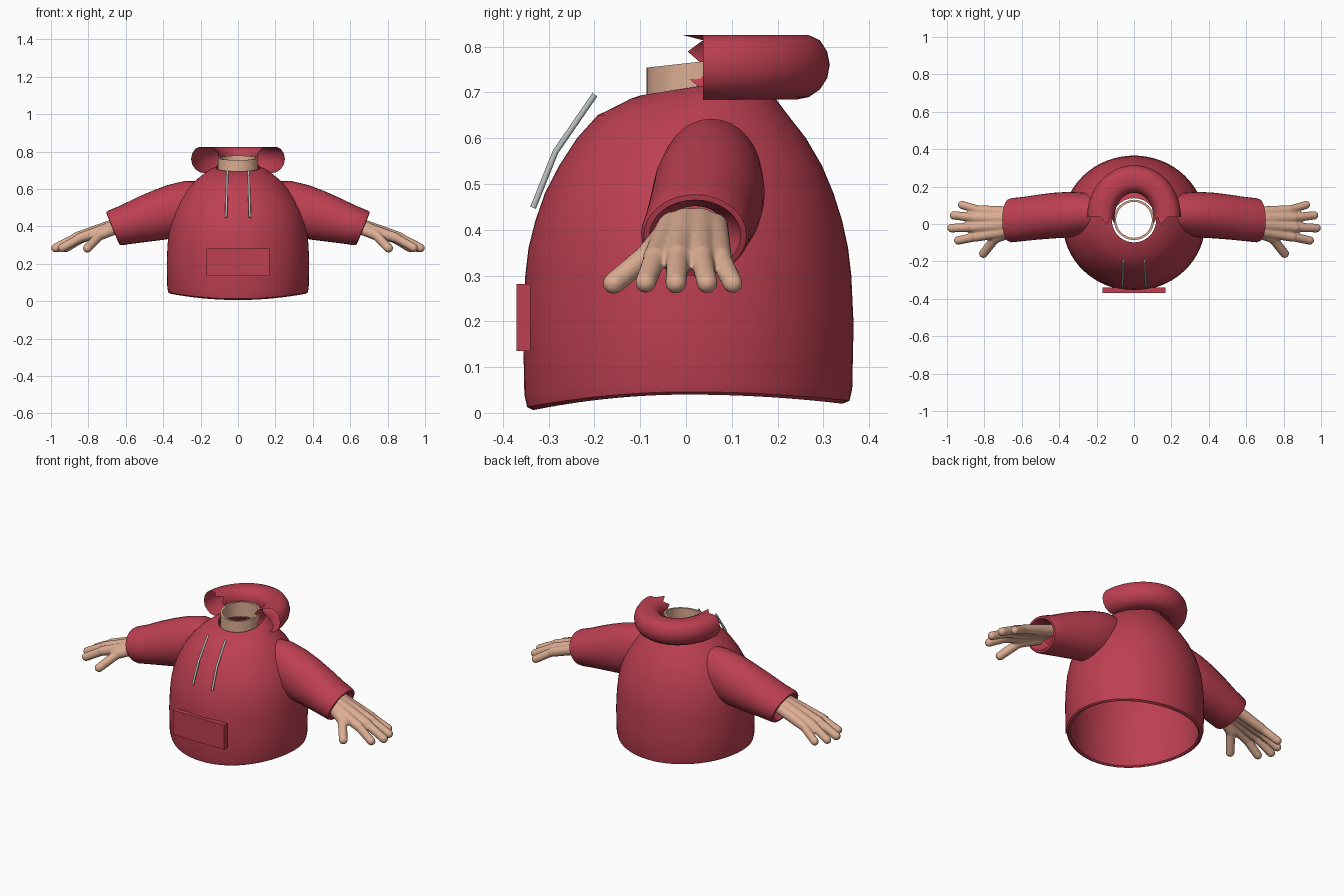
import bpy, bmesh, math
from mathutils import Vector

if "Cube" in bpy.data.objects:
    bpy.data.objects.remove(bpy.data.objects["Cube"])


def material(name, rgb):
    m = bpy.data.materials.new(name)
    m.diffuse_color = (*rgb, 1)
    m.use_nodes = True
    m.node_tree.nodes["Principled BSDF"].inputs["Base Color"].default_value = m.diffuse_color
    return m


RED = material("red fabric", (0.51, 0.05, 0.082))
SKIN = material("skin", (0.72, 0.42, 0.29))
GREY = material("grey cord", (0.5, 0.52, 0.52))


def finish(name, bm, mat, angle=40):
    bmesh.ops.recalc_face_normals(bm, faces=bm.faces)
    me = bpy.data.meshes.new(name)
    bm.to_mesh(me)
    bm.free()
    me.materials.append(mat)
    ob = bpy.data.objects.new(name, me)
    bpy.context.collection.objects.link(ob)
    bpy.ops.object.select_all(action='DESELECT')
    ob.select_set(True)
    bpy.context.view_layer.objects.active = ob
    bpy.ops.object.shade_smooth_by_angle(angle=math.radians(angle))
    return ob


def loft(name, rings, mat, angle=40, caps=False):
    """Skin a list of closed rings of points."""
    bm = bmesh.new()
    vs = [[bm.verts.new(p) for p in r] for r in rings]
    n = len(rings[0])
    for a, b in zip(vs, vs[1:]):
        for i in range(n):
            j = (i + 1) % n
            bm.faces.new((a[i], a[j], b[j], b[i]))
    if caps:
        bm.faces.new(vs[0])
        bm.faces.new(vs[-1])
    return finish(name, bm, mat, angle)


def mirror(ob):
    m = ob.modifiers.new("mirror", 'MIRROR')
    m.use_mirror_merge = False
    return ob


def turn(n):
    return [2 * math.pi * i / n for i in range(n)]


# Torso: open at hem and neck, hem dips at front and back
def torso_ring(z, rx, ry, cy):
    pts = []
    for a in turn(64):
        x, y = rx * math.cos(a), cy + ry * math.sin(a)
        dip = (0.034 if y < 0 else 0.02) * math.sin(a) ** 2
        tilt = 0.15 * (y - 0.02) * max(0, (z - 0.66) / 0.05)
        pts.append((x, y, z - dip * max(0, 1 - (z - 0.04) / 0.25) + tilt))
    return pts


outer = [(.04, .363, .338, .004), (.046, .372, .352, .005), (.07, .378, .358, .005),
         (.2, .381, .361, .005), (.3, .377, .356, .005), (.36, .371, .349, .005),
         (.42, .36, .335, .006), (.48, .34, .315, .007), (.54, .31, .287, .01),
         (.6, .268, .25, .012), (.65, .222, .208, .015), (.685, .177, .167, .02),
         (.705, .145, .141, .02), (.712, .118, .118, .02)]
inner = [(z, rx - .022, ry - .022, cy) for z, rx, ry, cy in outer[1:-3]]
rings = [torso_ring(*r) for r in reversed(inner)]
loft("torso", rings + [torso_ring(*r) for r in outer], RED)

# Neck: open tube, higher at the back
neck = []
for r, z in ((.096, .69), (.096, .766), (.108, .766), (.108, .68)):
    neck.append([(r * math.cos(a), .022 + r * math.sin(a),
                  z + (.012 * math.sin(a) if z > .7 else 0)) for a in turn(32)])
loft("neck", neck, SKIN)

# Hood: rolled collar around the back with torn open ends
hood = []
STEPS, SIDES = 32, 16
for k in range(STEPS + 1):
    t = math.pi * k / STEPS
    ring = []
    for i, b in enumerate(turn(SIDES)):
        u = t
        inside = math.cos(b) < 0.2 and math.sin(b) > -0.5
        if k in (0, STEPS) and inside and i % 2:
            u += -0.25 if k == 0 else 0.25
        w = .074 * math.cos(b)
        z = .76 + .076 * math.sin(b)
        ring.append(((.177 + w) * math.cos(u), .037 + (.203 + w) * math.sin(u),
                     min(z, .825)))
    hood.append(ring)
loft("hood", hood, RED, 50)


# Sleeves: tapering, with a rolled cuff and a narrowing lining
def sleeve_ring(x, y, z, ry, rz, tilt):
    up = Vector((math.sin(tilt), 0, math.cos(tilt)))
    return [Vector((x, y + ry * math.cos(a), z)) + up * rz * math.sin(a) for a in turn(32)]


sleeve = [(.16, .055, .53, .095, .115, .25), (.26, .055, .51, .112, .135, .2),
          (.35, .05, .48, .122, .143, .2), (.43, .045, .458, .122, .134, .25),
          (.51, .037, .435, .12, .122, .3), (.59, .027, .41, .118, .108, .36),
          (.655, .02, .392, .118, .1, .39), (.668, .02, .388, .112, .096, .39),
          (.67, .02, .388, .1, .083, .39), (.655, .02, .393, .093, .077, .39),
          (.6, .02, .41, .06, .045, .39)]
mirror(loft("sleeves", [sleeve_ring(*r) for r in sleeve], RED))

# Hands: chains of balls fused into palm and fingers (wrist, knuckle, tip)
fingers = [((.64, -.035, .395), (.74, -.075, .352), (.805, -.158, .283), .033, .025),
           ((.64, -.03, .405), (.845, -.068, .338), (.94, -.088, .285), .036, .024),
           ((.64, .0, .412), (.86, -.018, .343), (.976, -.022, .284), .038, .0245),
           ((.64, .03, .412), (.855, .034, .341), (.963, .046, .284), .038, .024),
           ((.64, .06, .405), (.83, .075, .338), (.92, .102, .283), .034, .023)]
bm = bmesh.new()
for wrist, knuckle, tip, r0, r1 in fingers:
    w, k, t = Vector(wrist), Vector(knuckle), Vector(tip)
    for a, b, ra, rb in ((w, k, r0, r1 + .004), (k, t, r1 + .001, r1)):
        for s in range(17):
            f = s / 16
            ball = bmesh.ops.create_icosphere(bm, subdivisions=2, radius=ra + (rb - ra) * f)
            bmesh.ops.translate(bm, verts=ball["verts"], vec=a.lerp(b, f))
hands = finish("hands", bm, SKIN, 180)
fuse = hands.modifiers.new("fuse", 'REMESH')
fuse.mode = 'VOXEL'
fuse.voxel_size = .006
fuse.use_smooth_shade = True
soften = hands.modifiers.new("soften", 'SMOOTH')
soften.factor = .5
soften.iterations = 5
mirror(hands)

# Front pocket
bm = bmesh.new()
bmesh.ops.create_cube(bm, size=1)
for v in bm.verts:
    v.co = (v.co.x * .336, -.355 + v.co.y * .03, .208 + v.co.z * .146)
finish("pocket", bm, RED, 30)

# Drawstrings: bent cords hanging in front of the chest
path = [Vector(p) for p in ((.057, -.199, .695), (.06, -.285, .57), (.064, -.334, .448))]
side = Vector((1, 0, 0))
cord = []
for i, p in enumerate(path):
    along = (path[min(i + 1, 2)] - path[max(i - 1, 0)]).normalized()
    out = along.cross(side).normalized()
    cord.append([p + .0065 * (side * math.cos(a) + out * math.sin(a)) for a in turn(8)])
mirror(loft("drawstrings", cord, GREY, 50, caps=True))
